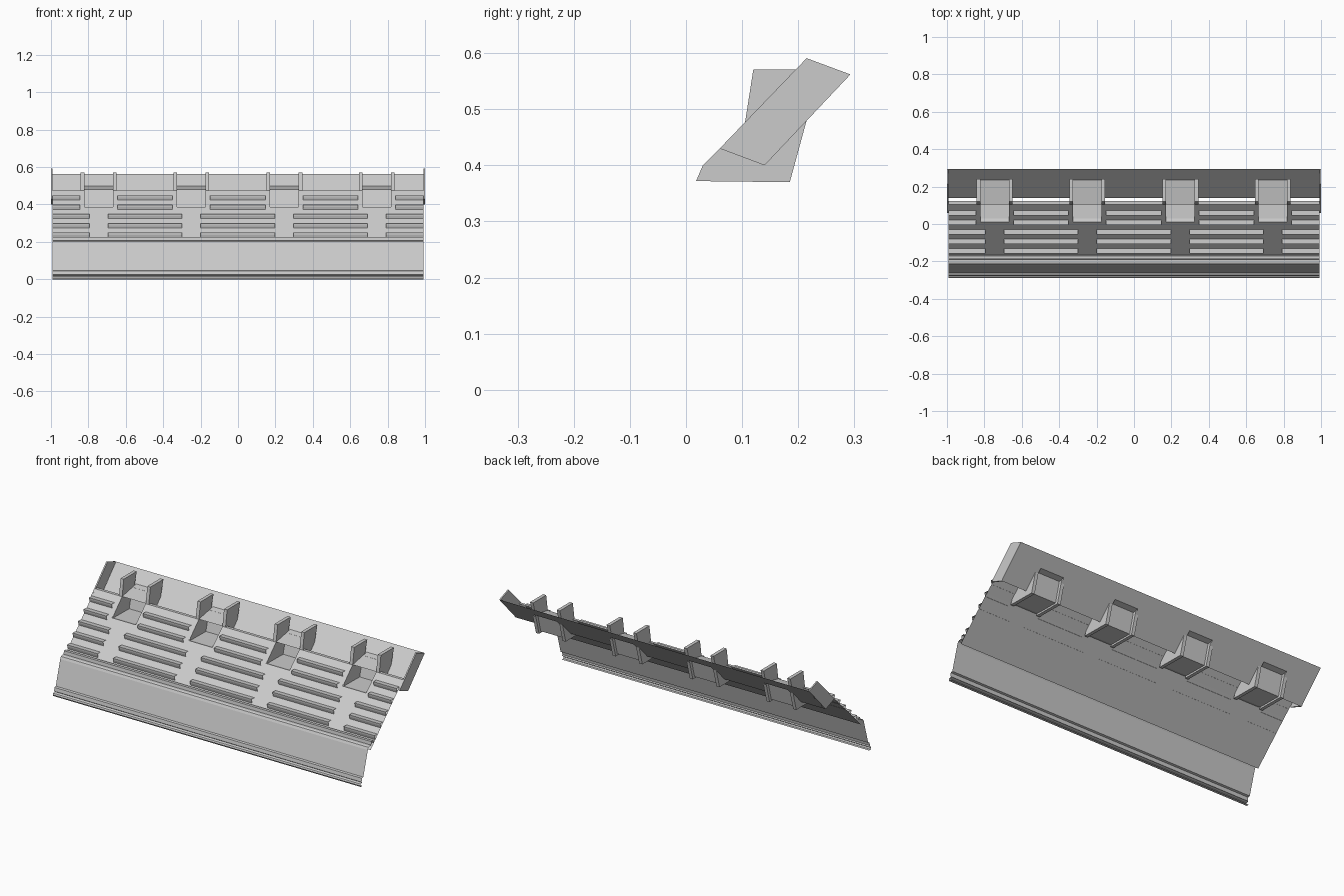
import bpy, bmesh

if "Cube" in bpy.data.objects:
    bpy.data.objects.remove(bpy.data.objects["Cube"])

W = 0.992                                  # half length of the long sheets
CENTRES = [-0.745, -0.25, 0.248, 0.742]    # bracket positions
HALF = 0.076                               # half of the clear width in a bracket


def make(name, build):
    bm = bmesh.new()
    build(bm)
    bmesh.ops.remove_doubles(bm, verts=bm.verts, dist=1e-5)
    me = bpy.data.meshes.new(name)
    bm.to_mesh(me)
    bm.free()
    ob = bpy.data.objects.new(name, me)
    bpy.context.collection.objects.link(ob)
    return ob


def strip(bm, profile, x0, x1):
    """Sweep an open (y, z) profile along x."""
    a = [bm.verts.new((x0, y, z)) for y, z in profile]
    b = [bm.verts.new((x1, y, z)) for y, z in profile]
    for i in range(len(profile) - 1):
        bm.faces.new((a[i], b[i], b[i + 1], a[i + 1]))


def plate(bm, outline, x0, x1):
    """Solid slab with a (y, z) outline."""
    strip(bm, outline + outline[:1], x0, x1)
    for x in (x0, x1):
        bm.faces.new([bm.verts.new((x, y, z)) for y, z in outline])


def spans(gap):
    """Lengths left between gaps centred on the brackets."""
    edges = [-W]
    for c in CENTRES:
        edges += [c - gap, c + gap]
    edges.append(W)
    return list(zip(edges[::2], edges[1::2]))


# Sloped main sheet, its upper part notched at every bracket
def sheet(bm):
    strip(bm, [(-0.195, 0.18), (0.012, 0.387)], -W, W)
    for x0, x1 in spans(HALF):
        strip(bm, [(0.012, 0.387), (0.105, 0.475), (0.123, 0.475)], x0, x1)


make("sloped_sheet", sheet)

# Lower skirt with rounded shoulder and beaded bottom lip
make("front_skirt", lambda bm: strip(bm, [
    (-0.165, 0.21), (-0.17, 0.226), (-0.187, 0.226), (-0.19, 0.207), (-0.205, 0.207),
    (-0.214, 0.203), (-0.221, 0.19), (-0.262, 0.048), (-0.274, 0.045), (-0.278, 0.025),
    (-0.272, 0.02), (-0.286, 0.016), (-0.29, 0.008), (-0.286, 0.0), (-0.27, 0.0)], -W, W))


# Grip ridges: lower ones run full length or with short gaps, upper ones stop at brackets
def ridges(bm):
    for i in range(5):
        y, z = -0.156 + 0.0505 * i, 0.25 + 0.0495 * i
        prof = [(y + 0.004, z - 0.026), (y, z - 0.012), (y - 0.001, z - 0.001),
                (y + 0.002, z), (y + 0.025, z - 0.001)]
        for x0, x1 in spans(0.05 if i < 3 else 0.1):
            strip(bm, prof, x0, x1)


make("grip_ridges", ridges)


# Rear sloped panel, opened where the brackets pass through
def panel(bm):
    strip(bm, [(0.235, 0.50), (0.293, 0.562)], -W, W)
    for x0, x1 in spans(HALF):
        strip(bm, [(0.14, 0.40), (0.235, 0.50)], x0, x1)


make("rear_panel", panel)

# End plates closing the rear panel
END = [(0.06, 0.43), (0.215, 0.591), (0.293, 0.562), (0.14, 0.40)]
for side, s in (("left", -1), ("right", 1)):
    make(side + "_end_plate", lambda bm: plate(bm, END, s * 0.992, s))

# Brackets: two side plates, a lower floor, a back wall and an upper tread
SIDE = [(0.018, 0.372), (0.185, 0.37), (0.215, 0.48), (0.24, 0.571),
        (0.12, 0.571), (0.105, 0.475), (0.03, 0.40)]
for n, c in enumerate(CENTRES):
    def bracket(bm):
        for s in (-1, 1):
            plate(bm, SIDE, c + s * HALF, c + s * (HALF + 0.02))
        strip(bm, [(0.012, 0.387), (0.03, 0.382), (0.17, 0.38), (0.2, 0.494)],
              c - HALF, c + HALF)
        strip(bm, [(0.105, 0.476), (0.235, 0.50)], c - HALF, c + HALF)
    make("bracket_%d" % (n + 1), bracket)
